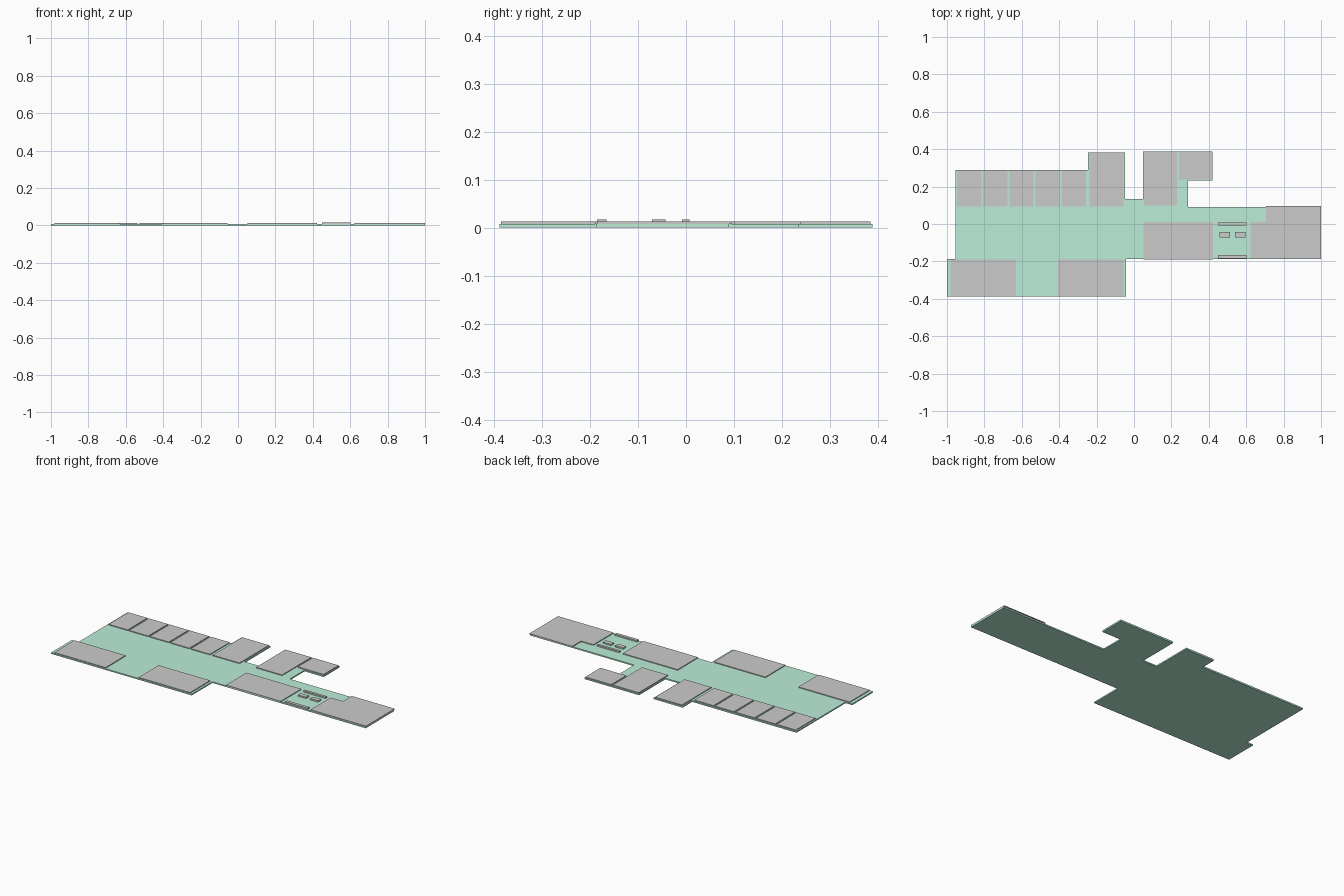
import bpy
import bmesh

if "Cube" in bpy.data.objects:
    bpy.data.objects.remove(bpy.data.objects["Cube"])

FLOOR_TOP = 0.008
ROOM_TOP = 0.013
DESK_TOP = 0.0165


def prism(name, outline, z0, z1, material=None):
    """Extrude a flat counter-clockwise outline from z0 to z1."""
    bm = bmesh.new()
    face = bm.faces.new([bm.verts.new((x, y, z0)) for x, y in outline])
    top = bmesh.ops.extrude_face_region(bm, geom=[face])["geom"]
    verts = [g for g in top if isinstance(g, bmesh.types.BMVert)]
    bmesh.ops.translate(bm, verts=verts, vec=(0, 0, z1 - z0))
    bmesh.ops.recalc_face_normals(bm, faces=bm.faces)
    mesh = bpy.data.meshes.new(name)
    bm.to_mesh(mesh)
    bm.free()
    if material:
        mesh.materials.append(material)
    obj = bpy.data.objects.new(name, mesh)
    bpy.context.collection.objects.link(obj)
    return obj


def block(name, x0, x1, y0, y1, z1=ROOM_TOP):
    return prism(name, [(x0, y0), (x1, y0), (x1, y1), (x0, y1)], FLOOR_TOP, z1)


# Green floor slab
green = bpy.data.materials.new("floor_green")
green.diffuse_color = (0.5, 0.85, 0.68, 1)
green.use_nodes = True
green.node_tree.nodes["Principled BSDF"].inputs["Base Color"].default_value = green.diffuse_color
prism("floor", [
    (-1, -0.388), (-0.043, -0.388), (-0.043, -0.187), (1, -0.187),
    (1, 0.09), (0.29, 0.09), (0.29, 0.233), (0.42, 0.233), (0.42, 0.388),
    (0.048, 0.388), (0.048, 0.133), (-0.048, 0.133), (-0.048, 0.383),
    (-0.245, 0.383), (-0.245, 0.29), (-0.955, 0.29), (-0.955, -0.187),
    (-1, -0.187)], 0, FLOOR_TOP, green)

# Row of small rooms along the back
for i in range(5):
    x = -0.946 + i * 0.14
    block(f"small_room_{i + 1}", x, x + 0.13, 0.093, 0.285)

# Larger rooms
block("back_room_left", -0.237, -0.055, 0.093, 0.379)
block("back_room_middle", 0.053, 0.23, 0.10, 0.384)
block("back_room_right", 0.24, 0.416, 0.238, 0.384)
block("front_room_left", -0.98, -0.632, -0.385, -0.19)
block("front_room_middle", -0.407, -0.057, -0.385, -0.19)
block("front_room_right", 0.05, 0.423, -0.189, 0.01)

# Stepped room at the right end
prism("end_room", [
    (0.623, -0.185), (1, -0.185), (1, 0.095), (0.707, 0.095),
    (0.707, 0.01), (0.623, 0.01)], FLOOR_TOP, ROOM_TOP)

# Counters and tables in the lobby between the right-hand rooms
block("front_counter", 0.45, 0.602, -0.185, -0.166, DESK_TOP)
block("back_counter", 0.45, 0.602, -0.008, 0.007, DESK_TOP)
for i, x in enumerate((0.458, 0.54)):
    block(f"table_{i + 1}", x, x + 0.055, -0.071, -0.043, DESK_TOP)
